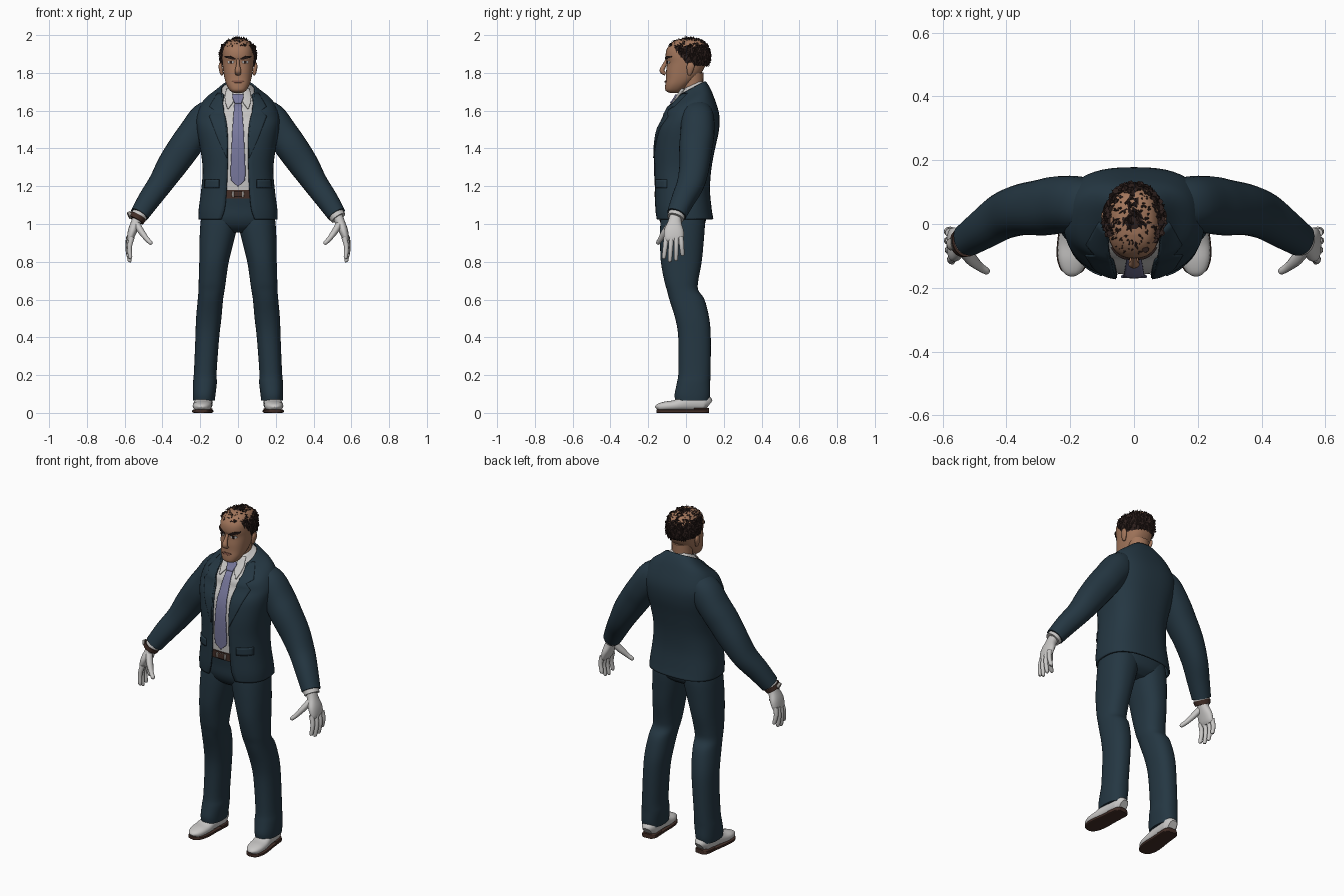
import bpy, bmesh, math, random
from mathutils import Vector, Matrix
from mathutils.bvhtree import BVHTree

if "Cube" in bpy.data.objects:
    bpy.data.objects.remove(bpy.data.objects["Cube"])

random.seed(4)


def material(name, rgb):
    m = bpy.data.materials.new(name)
    m.diffuse_color = (*rgb, 1)
    m.use_nodes = True
    m.node_tree.nodes["Principled BSDF"].inputs["Base Color"].default_value = m.diffuse_color
    return m


NAVY = material("navy cloth", (0.018, 0.038, 0.055))
WHITE = material("off white", (0.58, 0.57, 0.56))
SKIN = material("skin", (0.36, 0.18, 0.105))
LIP = material("lip", (0.22, 0.09, 0.06))
HAIR = material("dark hair", (0.026, 0.014, 0.012))
TIE = material("lavender silk", (0.19, 0.19, 0.34))
LEATHER = material("brown leather", (0.055, 0.027, 0.02))
METAL = material("dull metal", (0.3, 0.28, 0.26))


def finish(name, bm, mat, mirror=False, solid=0):
    bmesh.ops.recalc_face_normals(bm, faces=bm.faces[:])
    me = bpy.data.meshes.new(name)
    bm.to_mesh(me)
    bm.free()
    me.materials.append(mat)
    ob = bpy.data.objects.new(name, me)
    bpy.context.collection.objects.link(ob)
    if solid:
        s = ob.modifiers.new("thickness", 'SOLIDIFY')
        s.thickness, s.offset = solid, 0
    if mirror:
        ob.modifiers.new("mirror", 'MIRROR').use_mirror_merge = False
    return ob


def spline(rows, k=4):
    """Catmull-Rom through rows of numbers."""
    out = []
    for i in range(len(rows) - 1):
        a, b, c, d = (rows[max(i - 1, 0)], rows[i], rows[i + 1], rows[min(i + 2, len(rows) - 1)])
        for j in range(k):
            t = j / k
            out.append([0.5 * (2 * q + (r - p) * t + (2 * p - 5 * q + 4 * r - s) * t * t
                               + (3 * q - p - 3 * r + s) * t ** 3) for p, q, r, s in zip(a, b, c, d)])
    return out + [list(rows[-1])]


def ring(c, u, v, ru, rv, e, a0=0, n=32):
    pw = lambda t: math.copysign(abs(t) ** (2 / e), t)
    count = n + 1 if a0 else n
    angles = [a0 + (2 * math.pi - 2 * a0) * i / n for i in range(count)]
    return [c + u * ru * pw(math.sin(a)) - v * rv * pw(math.cos(a)) for a in angles]


def skin_rings(name, rings, mat, closed=True, **kw):
    bm = bmesh.new()
    vs = [[bm.verts.new(p) for p in r] for r in rings]
    n = len(vs[0])
    for r, s in zip(vs, vs[1:]):
        for i in range(n if closed else n - 1):
            j = (i + 1) % n
            bm.faces.new((r[i], r[j], s[j], s[i]))
    if closed:
        bm.faces.new(vs[0])
        bm.faces.new(vs[-1])
    return finish(name, bm, mat, **kw)


def body(name, rows, mat, e=2.3, inset=0, opened=False, **kw):
    """Level rings: x, y, z, rx, ry, then tilt and half width of the front opening."""
    rings = []
    for r in spline(rows):
        x, y, z, rx, ry, tilt, gap = (list(r) + [0, 0])[:7]
        rx, ry = rx - inset, ry - inset
        a0 = math.asin(min(gap / rx, 0.98) ** (e / 2)) if opened else 0
        rings.append(ring(Vector((x, y, z)), Vector((1, 0, 0)), Vector((0, 1, tilt)), rx, ry, e, a0, 48))
    return skin_rings(name, rings, mat, closed=not opened, **kw)


def tube(name, rows, mat, ref=(0, 1, 0), e=2.0, n=20, k=4, **kw):
    """Rings square to a path: x, y, z, radius along ref, other radius."""
    pts = spline(rows, k)
    rings = []
    for i, p in enumerate(pts):
        t = (Vector(pts[min(i + 1, len(pts) - 1)][:3]) - Vector(pts[max(i - 1, 0)][:3])).normalized()
        u = Vector(ref)
        u = (u - t * u.dot(t)).normalized()
        rings.append(ring(Vector(p[:3]), u, t.cross(u), max(p[3], .001), max(p[4], .001), e, 0, n))
    return skin_rings(name, rings, mat, **kw)


def tree(ob):
    return BVHTree.FromPolygons([v.co for v in ob.data.vertices], [p.vertices[:] for p in ob.data.polygons])


def strip(name, rows, mat, target, lift=0.004, thick=0.005, mirror=False, k=4, m=8):
    """Plate lying on the front of a target; rows are z, x start, x end."""
    bm, prev = bmesh.new(), None
    for i in range((len(rows) - 1) * k + 1):
        a, b = rows[i // k], rows[min(i // k + 1, len(rows) - 1)]
        z, x0, x1 = [p + (q - p) * (i % k) / k for p, q in zip(a, b)]
        line = []
        for j in range(m + 1):
            x = x0 + (x1 - x0) * j / m
            hit = target.ray_cast(Vector((x, -1, z)), Vector((0, 1, 0)))[0]
            if hit is None or hit.y > 0.06:
                hit = target.find_nearest(Vector((x, -0.1, z)))[0]
            line.append(bm.verts.new((x, hit.y - lift, z)))
        if prev:
            for j in range(m):
                bm.faces.new((prev[j], prev[j + 1], line[j + 1], line[j]))
        prev = line
    return finish(name, bm, mat, mirror=mirror, solid=thick)


# Jacket and shirt share one torso shape
torso = [(0, -.008, 1.025, .205, .148, 0, .088), (0, -.015, 1.08, .203, .146, 0, .07),
         (0, -.02, 1.18, .19, .142, 0, .06), (0, -.018, 1.29, .182, .147, 0, .055),
         (0, -.008, 1.4, .195, .157, 0, .053), (0, .01, 1.5, .213, .16, 0, .056),
         (0, .025, 1.57, .216, .145, .1, .064), (0, .015, 1.635, .185, .125, .35, .074),
         (0, .02, 1.68, .125, .097, .5, .08), (0, .025, 1.712, .088, .075, .55, .074),
         (0, .03, 1.735, .067, .062, .45, .06)]
jacket = tree(body("jacket", torso[:-1], NAVY, e=2.6, opened=True, solid=0.01))
shirt = tree(body("shirt", [(0, -.02, 1.15, .185, .138, 0, 0)] + torso[3:], WHITE, e=2.6, inset=0.008))

strip("lapel", [(1.69, .088, .108), (1.62, .078, .15), (1.6, .075, .122), (1.57, .07, .152),
                (1.45, .058, .105), (1.35, .056, .06)], NAVY, jacket, .006, .008, True)
strip("pocket_flap", [(1.235, .1, .172), (1.19, .1, .175)], NAVY, jacket, .008, .01, True)
strip("shirt_collar", [(1.715, .04, .06), (1.67, .016, .07), (1.64, .028, .066), (1.61, .05, .056)],
      WHITE, shirt, .008, .006, True)
strip("tie", [(1.65, -.018, .018), (1.5, -.03, .03), (1.27, -.04, .04), (1.23, -.036, .036),
              (1.2, -.003, .003)], TIE, shirt, .009, .007)
strip("tie_knot", [(1.685, -.028, .028), (1.67, -.03, .03), (1.638, -.017, .017)], TIE, shirt, .013, .012)

# Belt
belt = tree(body("belt", [(0, -.022, 1.135, .178, .135), (0, -.022, 1.18, .178, .135)], LEATHER, e=2.6))
strip("buckle", [(1.182, -.032, .032), (1.133, -.032, .032)], METAL, belt, .004)
strip("buckle_centre", [(1.173, -.02, .022), (1.142, -.02, .022)], LEATHER, belt, .007)

# Trousers
body("trouser_seat", [(0, -.015, .955, .1, .07), (0, -.015, .985, .165, .108), (0, -.018, 1.03, .188, .125),
                      (0, -.018, 1.09, .188, .128), (0, -.022, 1.145, .176, .13)], NAVY, e=2.5)
body("trouser_leg", [(.18, .033, .065, .057, .09), (.179, .034, .1, .06, .094), (.175, .04, .16, .063, .088),
                     (.173, .045, .22, .06, .085), (.1625, .045, .4, .063, .086), (.155, .033, .5, .067, .09),
                     (.146, .005, .6, .067, .093), (.14, -.018, .65, .069, .083), (.136, -.025, .7, .072, .09),
                     (.127, -.025, .8, .078, .108), (.114, -.022, .9, .09, .115), (.1, -.018, 1.0, .099, .118),
                     (.095, -.018, 1.06, .095, .112)], NAVY, mirror=True)

# Shoes: upper and sole from one outline (y, half width, top)
foot = [(-.156, .012, .032), (-.146, .032, .046), (-.11, .047, .058), (-.06, .05, .066), (0, .046, .09),
        (.06, .044, .1), (.1, .041, .095), (.12, .025, .07)]
cx = lambda y: .185 - .08 * (y + .02)
tube("shoe", [(cx(y), y, t / 2 + .006, w, t / 2 - .004) for y, w, t in foot], WHITE, (1, 0, 0), 2.4, mirror=True)
tube("shoe_sole", [(cx(y), y, .009, w + .003, .009) for y, w, t in foot], LEATHER, (1, 0, 0), 6, mirror=True)
tube("shoe_heel", [(cx(y), y, .013, w, .013) for y, w in ((.04, .044), (.1, .04), (.12, .026))],
     LEATHER, (1, 0, 0), 6, mirror=True)

# Arms
tube("sleeve", [(.1, .06, 1.625, .06, .05), (.165, .062, 1.565, .086, .086), (.235, .06, 1.475, .09, .085),
                (.284, .052, 1.406, .088, .085), (.35, .045, 1.31, .08, .079), (.41, .025, 1.215, .073, .066),
                (.47, -.015, 1.13, .062, .059), (.522, -.05, 1.05, .052, .05)], NAVY, e=2.2, n=28, mirror=True)
tube("shirt_cuff", [(.51, -.044, 1.065, .046, .044), (.532, -.056, 1.032, .045, .042)], WHITE, mirror=True)
tube("watch_band", [(-.528, -.055, 1.042, .049, .047), (-.54, -.06, 1.02, .045, .043)], LEATHER)
tube("watch_face", [(-.566, -.062, 1.05, .02, .02), (-.58, -.065, 1.044, .018, .018)], METAL)

# Hands
tube("palm", [(.525, -.055, 1.045, .031, .028), (.54, -.06, 1.01, .036, .026), (.558, -.064, .965, .052, .024),
              (.57, -.064, .925, .051, .018), (.573, -.064, .908, .042, .01)], WHITE, e=2.3, mirror=True)
fingers = [((.562, -.104, .93), (.571, -.118, .815)), ((.572, -.078, .925), (.574, -.086, .798)),
           ((.576, -.051, .925), (.575, -.053, .805)), ((.577, -.027, .93), (.574, -.018, .832))]
for i, (a, b) in enumerate(fingers):
    a, b = Vector(a), Vector(b)
    bulge = Vector((.008, 0, 0))
    tube("finger_%d" % (i + 1), [(*a, .014, .015), (*(a.lerp(b, .45) + bulge), .0125, .0125),
                                 (*a.lerp(b, .92), .0105, .0105), (*b, .004, .004)], WHITE, n=12, mirror=True)
tube("thumb", [(.54, -.075, 1.005, .02, .018), (.512, -.108, .96, .021, .017), (.484, -.134, .922, .014, .013),
               (.462, -.148, .9, .011, .011), (.456, -.152, .894, .004, .004)], WHITE, n=12, mirror=True)

# Head and neck
tube("neck", [(0, .045, 1.63, .06, .06), (0, .037, 1.72, .058, .056), (0, .035, 1.8, .06, .058)], SKIN, (1, 0, 0))
head_rows = [(-.085, -.045, 1.694, .022), (-.108, -.02, 1.706, .042), (-.11, .015, 1.735, .06),
             (-.106, .055, 1.77, .071), (-.105, .088, 1.81, .078), (-.101, .108, 1.855, .083),
             (-.108, .115, 1.89, .084), (-.1, .115, 1.93, .081), (-.068, .09, 1.965, .06), (-.03, .05, 1.98, .03)]
head = tree(body("head", [(0, (f + b) / 2, z, w, (b - f) / 2) for f, b, z, w in head_rows], SKIN, e=2.4))
tube("nose", [(0, -.098, 1.872, .007, .008), (0, -.115, 1.84, .01, .011), (0, -.127, 1.81, .017, .013),
              (0, -.108, 1.793, .014, .008)], SKIN, (1, 0, 0), n=14)
strip("eye_white", [(1.864, .026, .05), (1.858, .02, .055), (1.85, .027, .05)], WHITE, head, .002, .004, True)
strip("iris", [(1.864, .032, .044), (1.85, .032, .044)], HAIR, head, .004, .004, True)
strip("eyebrow", [(1.89, .045, .07), (1.882, .026, .066), (1.872, .012, .03)], HAIR, head, .004, .007, True)
strip("mouth", [(1.76, -.024, .024), (1.755, -.03, .03), (1.748, -.02, .02)], LIP, head, .002, .006)
tube("ear", [(.084, .018, 1.788, .008, .006), (.088, .02, 1.805, .015, .01), (.093, .024, 1.835, .021, .01),
             (.092, .022, 1.855, .01, .006)], SKIN, n=14, mirror=True)

# Hair: skull cap cut at the hairline, covered with small tufts
centre, radii = Vector((0, .012, 1.886)), Vector((.094, .115, .097))
hairline = lambda y: min(1.922, max(1.836, 1.922 - 1.2 * (y + .06)))
bm = bmesh.new()
bmesh.ops.create_icosphere(bm, subdivisions=5, radius=1,
                           matrix=Matrix.Translation(centre) @ Matrix.Diagonal((*radii, 1)))
bmesh.ops.delete(bm, geom=[v for v in bm.verts if v.co.z < hairline(v.co.y)], context='VERTS')
tufts = 0
while tufts < 420:
    d = Vector([random.gauss(0, 1) for _ in range(3)]).normalized()
    p = centre + d * radii
    if p.z < hairline(p.y) + .008:
        continue
    flow = Vector((d.x * .3, -.35, .1)) if d.z > .5 else Vector((0, 0, -1))
    axis = d * .35 + flow + Vector([random.uniform(-.4, .4) for _ in range(3)])
    bmesh.ops.create_cone(bm, cap_ends=True, segments=5, radius1=.011, radius2=0, depth=random.uniform(.025, .038),
                          matrix=Matrix.Translation(p) @ axis.to_track_quat('Z', 'Y').to_matrix().to_4x4())
    tufts += 1
finish("hair", bm, HAIR)

# Smooth shading with sharp edges kept
for ob in bpy.context.scene.objects:
    ob.select_set(True)
    bpy.context.view_layer.objects.active = ob
bpy.ops.object.shade_smooth_by_angle(angle=math.radians(45))
